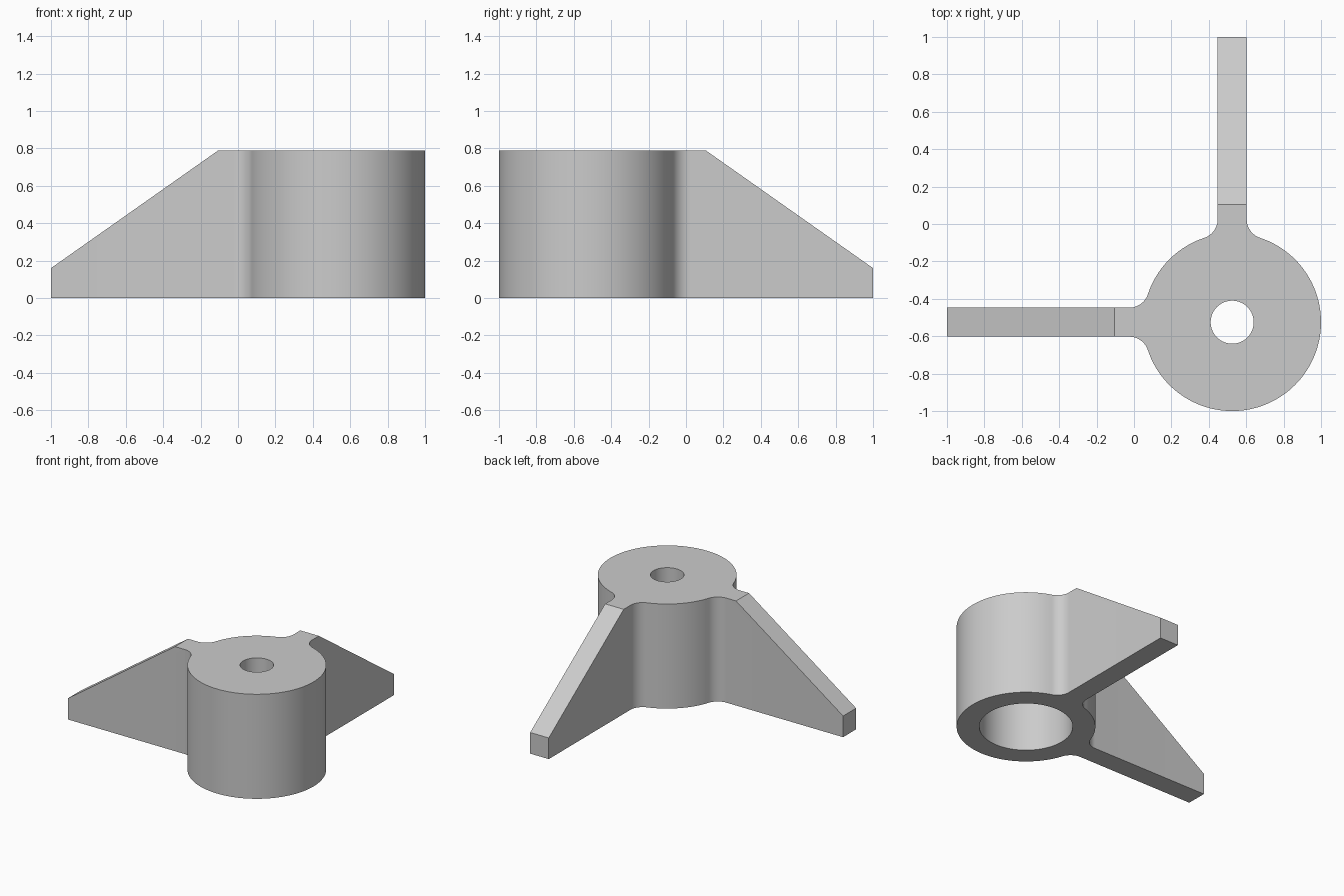
import bpy, bmesh
from math import sin, cos, pi, atan2, sqrt
from mathutils import Vector

cube = bpy.data.objects.get("Cube")
if cube:
    bpy.data.objects.remove(cube, do_unlink=True)

C = Vector((0.525, -0.525))      # hub axis
R, H = 0.475, 0.79               # hub radius, height
W, F = 0.0775, 0.105             # half rib width, fillet radius
BREAK, TIP = 0.105, 0.16         # where the rib slope starts, rib end height
BORE, HOLE, ROOF = 0.32, 0.115, 0.63

grey = bpy.data.materials.new("Grey")
grey.use_nodes = True
grey.diffuse_color = (0.6, 0.6, 0.6, 1)
grey.node_tree.nodes["Principled BSDF"].inputs["Base Color"].default_value = (0.6, 0.6, 0.6, 1)


def arc(center, radius, a0, a1, n):
    return [center + radius * Vector((cos(a0 + (a1 - a0) * i / n), sin(a0 + (a1 - a0) * i / n)))
            for i in range(n + 1)]


# Outline of the back rib (pointing +y, hub at origin), from right to left
along = sqrt((R + F) ** 2 - (W + F) ** 2)
half_angle = atan2(W + F, along)
fillet_center = Vector((W + F, along))
right = arc(fillet_center, F, 1.5 * pi - half_angle, pi, 14)
right.append(Vector((W, 1 - C.y)))
rib = right + [Vector((-p.x, p.y)) for p in reversed(right)]

# Whole outline: back rib, short hub arc, left rib, long hub arc
outline = list(rib)
outline += arc(Vector((0, 0)), R, pi / 2 + half_angle, pi - half_angle, 20)[1:-1]
outline += [Vector((-p.y, p.x)) for p in rib]
outline += arc(Vector((0, 0)), R, pi + half_angle, 2.5 * pi - half_angle, 88)[1:-1]

bm = bmesh.new()
base = bm.faces.new([bm.verts.new((C.x + p.x, C.y + p.y, 0)) for p in outline])
top = bmesh.ops.extrude_face_region(bm, geom=[base])["geom"]
bmesh.ops.translate(bm, vec=(0, 0, H), verts=[v for v in top if isinstance(v, bmesh.types.BMVert)])

# Slope the top of each rib
run, drop = 1 - BREAK, H - TIP
for d in (Vector((0, 1, 0)), Vector((-1, 0, 0))):
    bmesh.ops.bisect_plane(bm, geom=bm.verts[:] + bm.edges[:] + bm.faces[:],
                           plane_co=d * BREAK + Vector((0, 0, H)),
                           plane_no=d * drop + Vector((0, 0, run)), clear_outer=True)
    bmesh.ops.contextual_create(bm, geom=[e for e in bm.edges if e.is_boundary])
bmesh.ops.recalc_face_normals(bm, faces=bm.faces)
mesh = bpy.data.meshes.new("ribbed_hub")
bm.to_mesh(mesh)
bm.free()
mesh.materials.append(grey)
hub = bpy.data.objects.new("ribbed_hub", mesh)
bpy.context.collection.objects.link(hub)


def drill(name, radius, z0, z1):
    bpy.ops.mesh.primitive_cylinder_add(vertices=96, radius=radius, depth=z1 - z0,
                                        location=(C.x, C.y, (z0 + z1) / 2))
    cutter = bpy.context.object
    cutter.name = name
    cutter.hide_render = True
    cutter.data.materials.append(grey)
    mod = hub.modifiers.new(name, 'BOOLEAN')
    mod.operation, mod.solver, mod.object = 'DIFFERENCE', 'EXACT', cutter
    bpy.ops.object.select_all(action='DESELECT')
    hub.select_set(True)
    bpy.context.view_layer.objects.active = hub
    bpy.ops.object.modifier_apply(modifier=mod.name)
    bpy.data.objects.remove(cutter, do_unlink=True)


# Wide bore from below, then the small hole through the roof
drill("bore_cutter", BORE, -0.1, ROOF)
drill("hole_cutter", HOLE, ROOF - 0.1, H + 0.1)
bpy.ops.object.shade_smooth_by_angle(angle=pi / 6)
